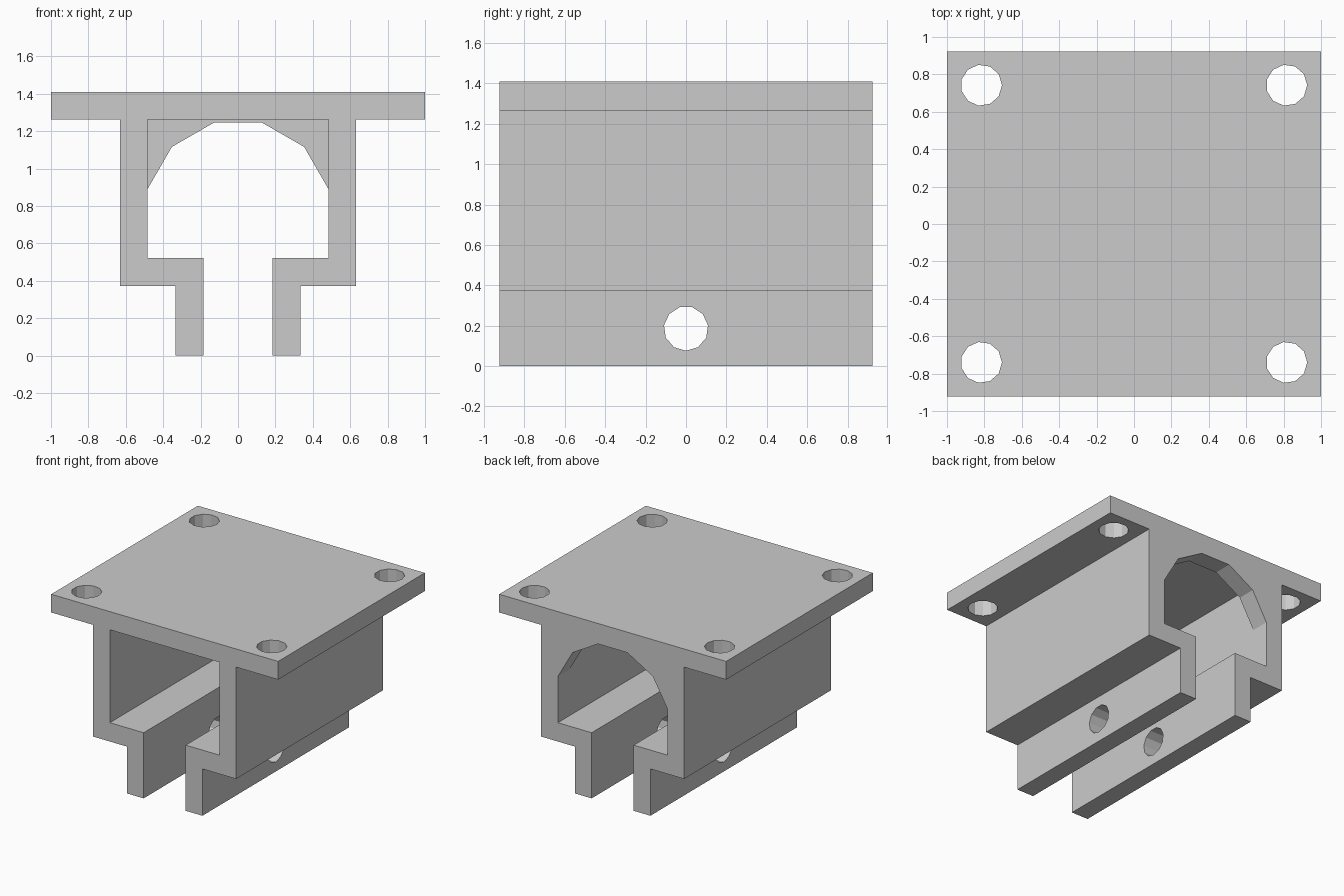
import bpy
import bmesh
from math import sin, cos, pi, radians
from mathutils import Matrix, Vector

cube = bpy.data.objects.get("Cube")
if cube:
    bpy.data.objects.remove(cube, do_unlink=True)

HALF_DEPTH = 0.923
INNER = 0.483        # half width of the cavity
CEILING = 1.263      # underside of the mounting plate
HOLE_RADIUS = 0.11

grey = bpy.data.materials.new("plain grey")
grey.use_nodes = True
colour = (0.6, 0.6, 0.6, 1)
grey.diffuse_color = colour
grey.node_tree.nodes["Principled BSDF"].inputs["Base Color"].default_value = colour


def finish(name, bm):
    bmesh.ops.recalc_face_normals(bm, faces=bm.faces)
    mesh = bpy.data.meshes.new(name)
    bm.to_mesh(mesh)
    bm.free()
    mesh.materials.append(grey)
    obj = bpy.data.objects.new(name, mesh)
    bpy.context.collection.objects.link(obj)
    return obj


def extrude_profile(name, points, y0, y1):
    """Extrude an x-z outline along y."""
    bm = bmesh.new()
    face = bm.faces.new([bm.verts.new((x, y0, z)) for x, z in points])
    new = bmesh.ops.extrude_face_region(bm, geom=[face])["geom"]
    verts = [v for v in new if isinstance(v, bmesh.types.BMVert)]
    bmesh.ops.translate(bm, verts=verts, vec=(0, y1 - y0, 0))
    return finish(name, bm)


def hole_cutter(name, centre, u, v, axis, length):
    """Eleven-sided prism whose first corner points along u."""
    bm = bmesh.new()
    c, u, v, axis = map(Vector, (centre, u, v, axis))
    angles = [2 * pi * i / 11 for i in range(11)]
    ring = [c - axis * length / 2 + HOLE_RADIUS * (u * cos(a) + v * sin(a)) for a in angles]
    face = bm.faces.new([bm.verts.new(p) for p in ring])
    new = bmesh.ops.extrude_face_region(bm, geom=[face])["geom"]
    verts = [p for p in new if isinstance(p, bmesh.types.BMVert)]
    bmesh.ops.translate(bm, verts=verts, vec=axis * length)
    return finish(name, bm)


def cut(target, cutter):
    cutter.hide_render = True
    mod = target.modifiers.new("cut", 'BOOLEAN')
    mod.operation = 'DIFFERENCE'
    mod.solver = 'EXACT'
    mod.object = cutter
    bpy.context.view_layer.objects.active = target
    bpy.ops.object.modifier_apply(modifier=mod.name)
    bpy.data.objects.remove(cutter, do_unlink=True)


# Bracket: flanged plate, side walls, inturned ledges and legs, arched inside
arch = [(0.5 * sin(radians(a)), 0.762 + 0.5 * cos(radians(a))) for a in (75, 45, 15)]
arch[0] = (INNER, arch[0][1])
right_half = [(1, 1.408), (1, CEILING), (0.63, CEILING), (0.63, 0.373),
              (0.333, 0.373), (0.333, 0), (0.185, 0), (0.185, 0.523),
              (INNER, 0.523)] + arch
outline = right_half + [(-x, z) for x, z in reversed(right_half)]
bracket = extrude_profile("rail_bracket", outline, -HALF_DEPTH, HALF_DEPTH)

# Square cavity from the front, leaving an arched wall at the back
cavity = [(INNER, 0.7), (INNER, CEILING), (-INNER, CEILING), (-INNER, 0.7)]
cut(bracket, extrude_profile("cavity_cutter", cavity, -1.2, HALF_DEPTH - 0.147))

# Mounting holes in the plate corners
for x in (-0.816, 0.816):
    for y in (-0.74, 0.742):
        cut(bracket, hole_cutter("plate_hole_cutter", (x, y, 1.33),
                                 (1, 0, 0), (0, 1, 0), (0, 0, 1), 0.4))

# Cross hole through both legs
cut(bracket, hole_cutter("leg_hole_cutter", (0, 0, 0.186),
                         (0, 0, -1), (0, 1, 0), (1, 0, 0), 1.0))
